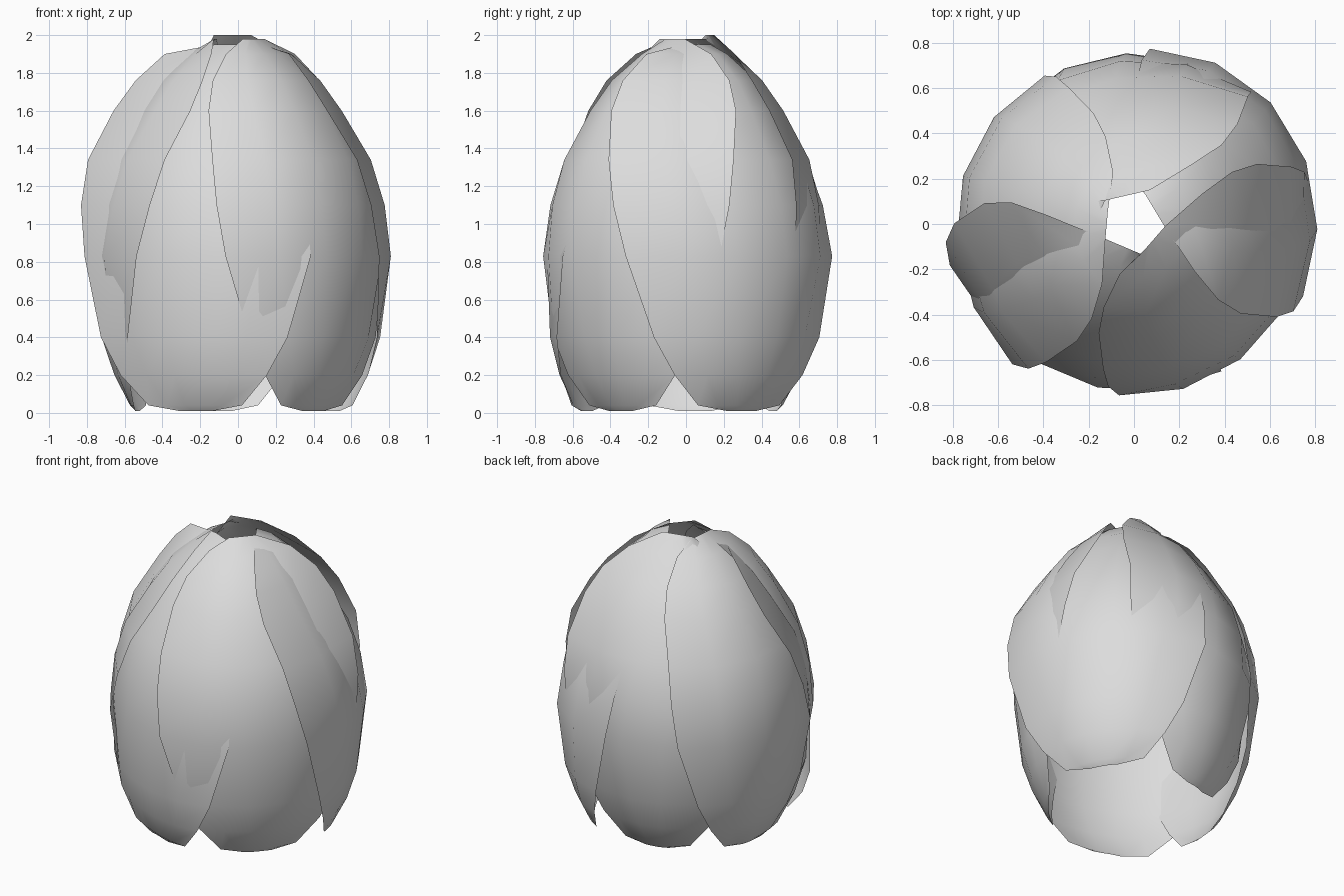
import bpy, bmesh, math

old = bpy.data.objects.get("Cube")
if old:
    bpy.data.objects.remove(old, do_unlink=True)

# One pale grey colour
SHADE = (0.72, 0.72, 0.72, 1)
grey = bpy.data.materials.new("pale_grey")
grey.use_nodes = True
grey.diffuse_color = SHADE
grey.node_tree.nodes["Principled BSDF"].inputs["Base Color"].default_value = SHADE

# Petal rows: height, radius, half width in degrees
ROWS = [
    (0.01, 0.53, 9), (0.04, 0.56, 25), (0.20, 0.64, 36), (0.40, 0.705, 44),
    (0.83, 0.76, 54), (1.10, 0.735, 58), (1.34, 0.67, 61), (1.60, 0.525, 67),
    (1.76, 0.41, 69), (1.90, 0.25, 65),
]
TIP_HALF = 38
COLUMNS = 5


def make_petal(name, azimuth, twist, foot, middle, clockwise, anticlockwise, tip):
    """Curved sheet. twist turns the top, foot moves the bottom outward.
    middle and the two sides are (low, high) outward offsets of the sheet
    and of its edges; tip is the height and reach of the top edge."""
    bm = bmesh.new()
    grid = []
    steps = [2 * i / COLUMNS - 1 for i in range(COLUMNS + 1)]

    def point(radius, degrees, z):
        a = math.radians(degrees)
        return bm.verts.new((radius * math.cos(a), radius * math.sin(a), z))

    for z, radius, half in ROWS:
        high = min(max((z - 0.8) / 0.7, 0), 1)

        def blend(pair):
            return pair[0] + (pair[1] - pair[0]) * high

        base = radius + blend(middle) * min(z / 0.8, 1) + foot * max(1 - z / 0.8, 0)
        row = []
        for u in steps:
            edge = blend(clockwise if u < 0 else anticlockwise) * min(half / 54, 1)
            row.append(point(base + edge * u * u, azimuth + twist * high + half * u, z))
        grid.append(row)
    # Straight edge round the top opening
    height, reach = tip
    grid.append([point(reach / math.cos(math.radians(TIP_HALF * u)),
                       azimuth + TIP_HALF * u, height) for u in steps])

    for lower, upper in zip(grid, grid[1:]):
        for i in range(COLUMNS):
            bm.faces.new((lower[i], lower[i + 1], upper[i + 1], upper[i]))
    for face in bm.faces:
        face.smooth = True
    mesh = bpy.data.meshes.new(name)
    bm.to_mesh(mesh)
    bm.free()
    mesh.materials.append(grey)
    petal = bpy.data.objects.new(name, mesh)
    bpy.context.collection.objects.link(petal)


# Five overlapping petals around an open egg shape
make_petal("back_left_petal", 31, -4, 0.05, (0.05, 0.01),
           (0.0, 0.08), (-0.03, -0.06), (1.95, 0.11))
make_petal("front_left_petal", -41, 0, 0, (0.0, -0.01),
           (0.0, -0.01), (0.03, 0.09), (1.98, 0.11))
make_petal("front_right_petal", -113, -8, 0.04, (-0.02, -0.05),
           (0.09, 0.19), (0.02, -0.05), (1.95, 0.11))
make_petal("right_petal", 175, 2, 0.01, (0.025, 0.015),
           (-0.02, -0.02), (0.035, 0.035), (1.98, 0.12))
make_petal("back_petal", 103, 8, -0.05, (-0.005, -0.03),
           (0.0, 0.14), (-0.03, -0.05), (2.0, 0.13))
